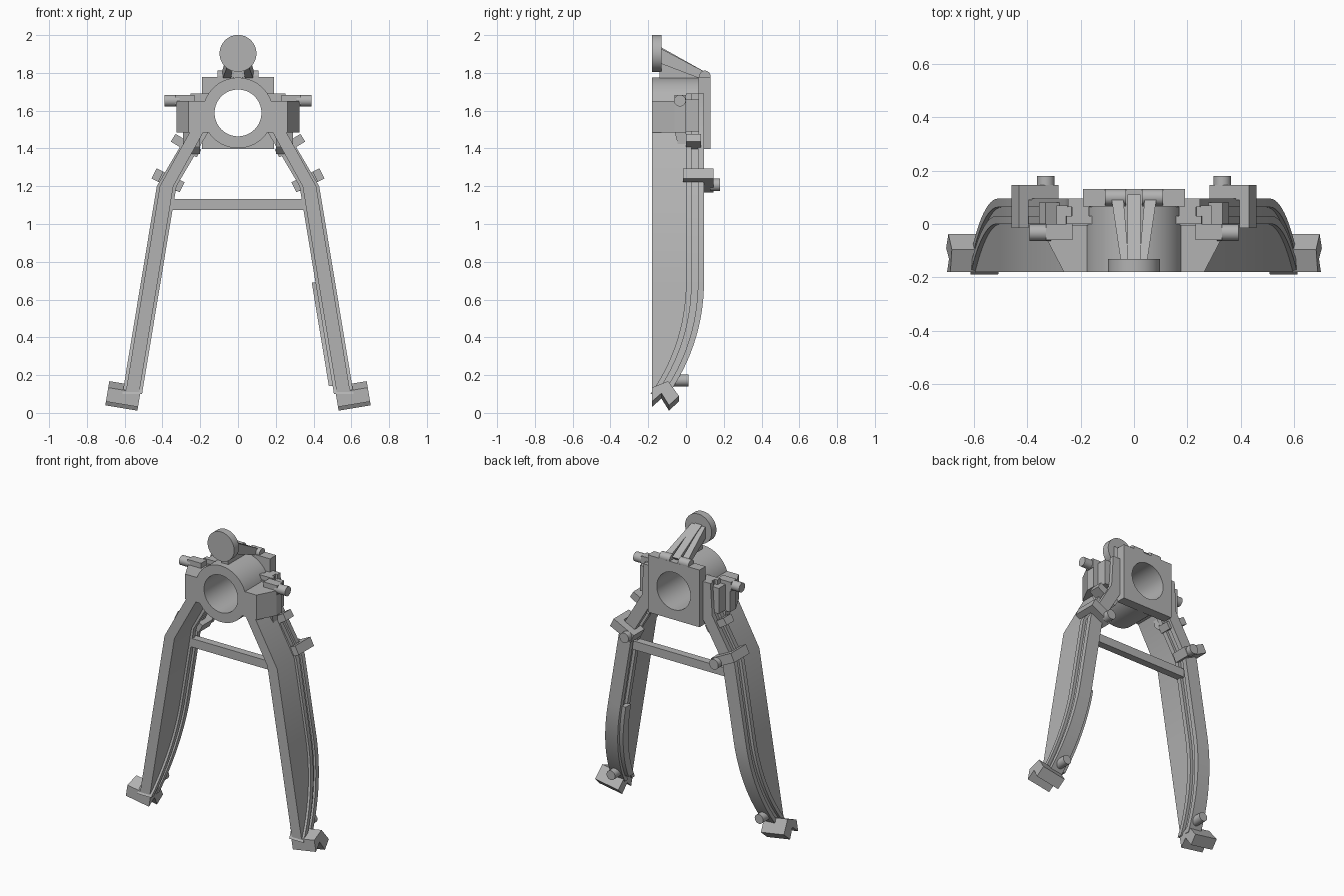
import bpy, bmesh, math
from mathutils import Matrix, Vector

cube = bpy.data.objects.get("Cube")
if cube:
    bpy.data.objects.remove(cube, do_unlink=True)

grey = bpy.data.materials.new("grey metal")
grey.use_nodes = True
COLOUR = (0.45, 0.45, 0.45, 1)
grey.diffuse_color = COLOUR
grey.node_tree.nodes["Principled BSDF"].inputs["Base Color"].default_value = COLOUR


def finish(name, bm, smooth=False):
    bmesh.ops.recalc_face_normals(bm, faces=bm.faces)
    mesh = bpy.data.meshes.new(name)
    bm.to_mesh(mesh)
    bm.free()
    mesh.materials.append(grey)
    ob = bpy.data.objects.new(name, mesh)
    bpy.context.collection.objects.link(ob)
    if smooth:
        bpy.ops.object.select_all(action='DESELECT')
        ob.select_set(True)
        bpy.context.view_layer.objects.active = ob
        bpy.ops.object.shade_smooth_by_angle(angle=math.radians(30))
    return ob


def skin(name, loops, smooth=False):
    """Join matching loops of points into a closed solid."""
    bm = bmesh.new()
    rows = [[bm.verts.new(p) for p in loop] for loop in loops]
    n = len(rows[0])
    for a, b in zip(rows, rows[1:]):
        for i in range(n):
            j = (i + 1) % n
            bm.faces.new((a[i], a[j], b[j], b[i]))
    bm.faces.new(rows[0])
    bm.faces.new(rows[-1])
    return finish(name, bm, smooth)


def box(name, x, y, z, at=(0, 0, 0), tilt=0):
    """Box from (min, max) ranges, tilted about y and then moved."""
    place = Matrix.Translation(at) @ Matrix.Rotation(tilt, 4, 'Y')
    loops = [[place @ Vector((a, b, c)) for a, b in
              ((x[0], y[0]), (x[1], y[0]), (x[1], y[1]), (x[0], y[1]))] for c in z]
    return skin(name, loops)


def rod(name, at, r, axis, a, b):
    """Cylinder along x or y between a and b; at is the centre in the other two axes."""
    loops = []
    for t in (a, b):
        ring = []
        for i in range(32):
            u = at[0] + r * math.cos(math.tau * i / 32)
            v = at[1] + r * math.sin(math.tau * i / 32)
            ring.append((t, u, v) if axis == 'X' else (u, t, v))
        loops.append(ring)
    return skin(name, loops, True)


HUB_Z, BORE, SIDES = 1.588, 0.124, 64


def bored(name, radius, y0, y1):
    """Solid along y with a round bore; radius(angle) gives the outline."""
    bm = bmesh.new()
    rows = []
    for fn, y in ((radius, y0), (radius, y1), (lambda a: BORE, y1), (lambda a: BORE, y0)):
        angles = [math.tau * i / SIDES for i in range(SIDES)]
        rows.append([bm.verts.new((fn(a) * math.cos(a), y, HUB_Z + fn(a) * math.sin(a)))
                     for a in angles])
    for a, b in zip(rows, rows[1:] + rows[:1]):
        for i in range(SIDES):
            j = (i + 1) % SIDES
            bm.faces.new((a[i], a[j], b[j], b[i]))
    return finish(name, bm, True)


# Hub tube and square rear plate
bored("hub_tube", lambda a: 0.187, -0.18, 0.07)
bored("rear_plate", lambda a: 0.19 / max(abs(math.cos(a)), abs(math.sin(a))), 0.065, 0.13)

# Round target disc with its neck and struts
rod("top_disc", (0, 1.903), 0.098, 'Y', -0.18, -0.13)
skin("disc_neck", [[(x, -0.14, 1.94), (x, 0.11, 1.80), (x, 0.07, 1.76), (x, -0.14, 1.77)]
                   for x in (-0.025, 0.025)])


# Leg shape: centre line in x, curved back edge in y
PATH = ((0.10, 0.56), (1.20, 0.378), (1.48, 0.213), (1.69, 0.2))


def centre(z):
    for (z0, x0), (z1, x1) in zip(PATH, PATH[1:]):
        if z <= z1:
            return x0 + (x1 - x0) * (z - z0) / (z1 - z0)
    return PATH[-1][1]


def back(z):
    drop = max(0, 0.69 - z)
    return 0.095 - (1.02 - math.sqrt(1.02 ** 2 - drop ** 2))


CURVE = [0.10 + 0.59 * i / 14 for i in range(15)]


def leg_layer(name, s, levels, left, right, front, rear):
    """Stack of level sections; front None keeps the flat front plane."""
    loops = []
    for z in levels:
        f = -0.18 if front is None else back(z) + front
        r = back(z) + rear
        x0, x1 = s * (centre(z) + left), s * (centre(z) + right)
        loops.append([(x0, f, z), (x1, f, z), (x1, r, z), (x0, r, z)])
    return skin(name, loops, True)


FOOT = ((-0.18, 0.03), (-0.095, 0.065), (-0.037, -0.015),
        (-0.09, -0.065), (-0.13, 0.0), (-0.18, -0.045))

for s, side in ((1, "left"), (-1, "right")):
    # Leg web and the grooved rail along its back
    leg_layer(side + "_leg_web", s, CURVE + [1.2, 1.5], -0.036, 0.036, None, -0.08)
    full = CURVE + [1.2, 1.48, 1.69]
    leg_layer(side + "_inner_flange", s, full, -0.052, 0.052, -0.095, -0.065)
    leg_layer(side + "_rail_core", s, full, -0.032, 0.032, -0.07, -0.025)
    leg_layer(side + "_outer_flange", s, full, -0.046, 0.046, -0.032, 0)

    # Angled foot
    turn = Matrix.Translation((s * 0.607, 0, 0.09)) @ Matrix.Rotation(-s * 0.165, 4, 'Y')
    skin(side + "_foot", [[turn @ Vector((x, y, z)) for y, z in FOOT]
                          for x in (-0.086, 0.086)])
    rod(side + "_ankle_bolt", (s * 0.545, 0.172), 0.031, 'Y', -0.09, 0.012)

    # Knee clamp and its bolt
    knee, tilt = (s * 0.368, 0, 1.23), -s * 0.46
    for part, x, y in (("back", (-0.08, 0.08), (0.09, 0.145)),
                       ("outer_jaw", (0.045, 0.085), (-0.015, 0.145)),
                       ("inner_jaw", (-0.08, -0.045), (0.03, 0.1))):
        box(f"{side}_clamp_{part}", sorted((s * x[0], s * x[1])), y, (-0.03, 0.03), knee, tilt)
    rod(side + "_clamp_bolt", (s * 0.33, 1.207), 0.033, 'Y', 0.13, 0.18)

    # Small clip on the upper leg
    box(side + "_upper_clip", (-0.08, 0.08), (0, 0.08), (-0.024, 0.024),
        (s * 0.275, 0, 1.415), -s * 0.55)

    # Chamfered shoulder beside the hub
    outline = ((0.14, -0.18), (0.262, -0.18), (0.325, -0.06), (0.325, 0), (0.14, 0))
    skin(side + "_shoulder", [[(s * x, y, z) for x, y in outline] for z in (1.485, 1.65)])
    skin(side + "_shoulder_gusset",
         [[(s * x, -0.06, 1.49), (s * x, 0, 1.49), (s * x, 0, 1.37), (s * x, -0.04, 1.41)]
          for x in (0.20, 0.29)])
    box(side + "_bracket", sorted((s * 0.17, s * 0.29)), (-0.005, 0.07), (1.49, 1.66))

    # Side pin in its block
    box(side + "_pin_block", sorted((s * 0.23, s * 0.33)), (-0.06, 0), (1.622, 1.684))
    rod(side + "_side_pin", (-0.032, 1.653), 0.031, 'X', s * 0.31, s * 0.39)

    # Strut and hinge barrel behind the disc
    skin(side + "_disc_strut",
         [[(s * x, -0.135, z + 0.09) for x, z in ((0.02, 1.84), (0.05, 1.84), (0.05, 1.76), (0.02, 1.76))],
          [(s * x, 0.10, z) for x, z in ((0.04, 1.805), (0.085, 1.805), (0.085, 1.76), (0.04, 1.76))]])
    rod(side + "_hinge_barrel", (0.10, 1.782), 0.03, 'X', s * 0.03, s * 0.108)

# Cover strip on one leg only, and the cross bar
leg_layer("leg_cover_strip", 1, [z for z in CURVE if z > 0.13], -0.072, -0.04, -0.075, -0.02)
box("cross_bar", (-0.36, 0.36), (0, 0.05), (1.075, 1.132))
